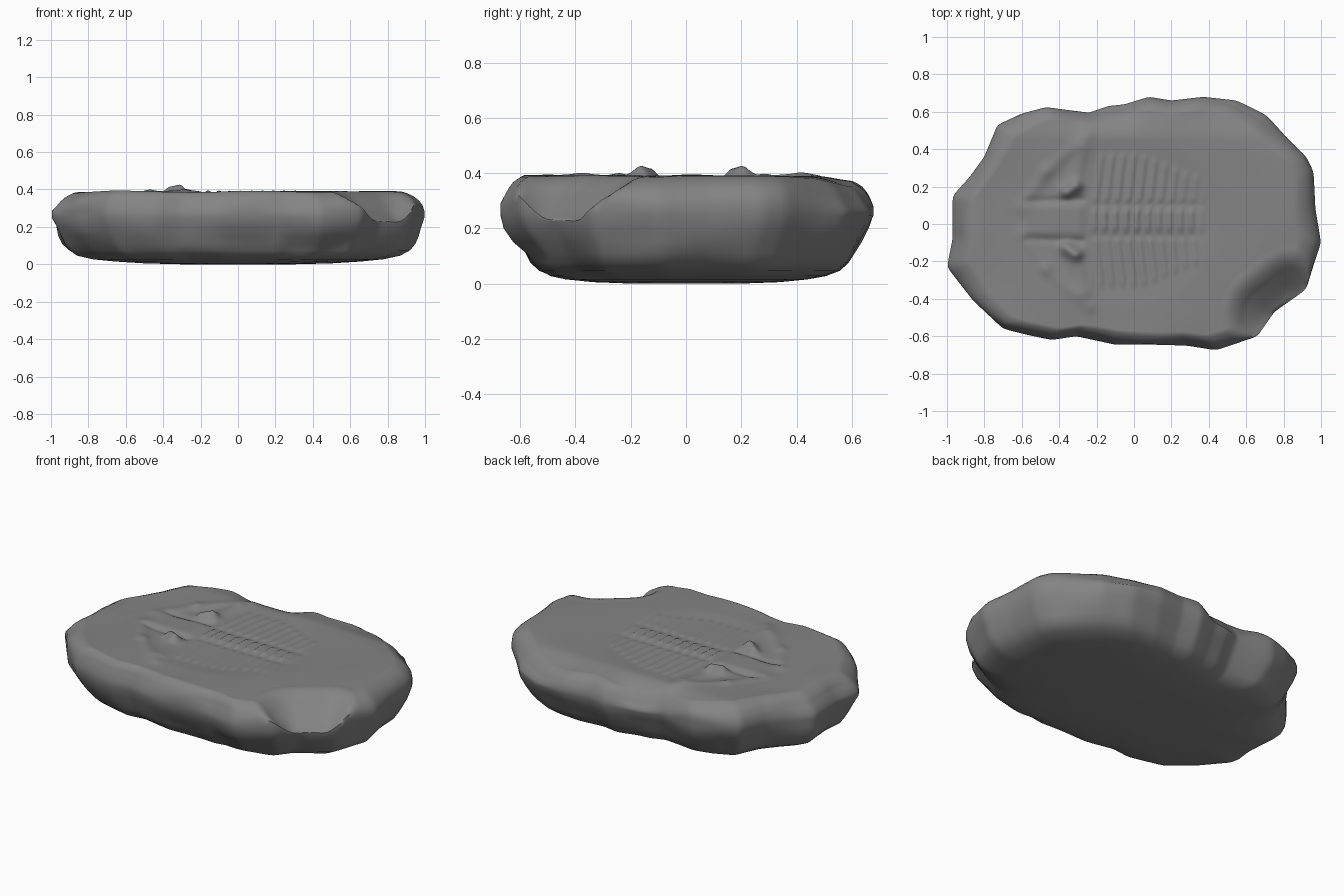
import bpy, bmesh, math
from mathutils import noise, Vector

if "Cube" in bpy.data.objects:
    bpy.data.objects.remove(bpy.data.objects["Cube"])

# Slab outline seen from above, counter-clockwise
OUTLINE = [(1.0, -.10), (.97, .08), (.96, .28), (.92, .36), (.80, .48), (.71, .58), (.55, .66),
           (.37, .68), (.20, .66), (.08, .68), (-.05, .64), (-.14, .63), (-.24, .595), (-.36, .61),
           (-.47, .625), (-.60, .59), (-.73, .53), (-.80, .36), (-.88, .25), (-.97, .15),
           (-.97, -.08), (-1.0, -.23), (-.86, -.41), (-.70, -.56), (-.56, -.595), (-.44, -.62),
           (-.31, -.60), (-.10, -.645), (.10, -.645), (.28, -.65), (.44, -.675), (.66, -.60),
           (.75, -.47), (.92, -.35), (.96, -.22)]
# Wall profile: (outline scale, height) from the underside to the top edge
WALL = [(.3, 0), (.5, .005), (.66, .015), (.78, .027), (.87, .046), (.925, .075), (.955, .11),
        (.975, .15), (.99, .20), (1.0, .25), (1.0, .29), (.988, .325), (.968, .352), (.945, .371),
        (.92, .382)]
SEGMENTS, TOP_RINGS = 300, 72
AXIS_Y = .02


def bump(d, width):
    return math.exp(-(d / width) ** 2)


def step(a, b, v):
    t = min(1, max(0, (v - a) / (b - a)))
    return t * t * (3 - 2 * t)


def outline_point(angle):
    """Where a ray from the centre meets the outline polygon."""
    d = Vector((math.cos(angle), math.sin(angle)))
    for i, p in enumerate(OUTLINE):
        a, b = Vector(p), Vector(OUTLINE[(i + 1) % len(OUTLINE)])
        ca, cb = d.x * a.y - d.y * a.x, d.x * b.y - d.y * b.x
        if ca <= 0 < cb and d.dot(a + b) > 0:
            return a + (b - a) * (-ca / (cb - ca))
    return d


def segment_distance(p, a, b):
    a, b = Vector(a), Vector(b)
    t = min(1, max(0, (p - a).dot(b - a) / (b - a).length_squared))
    return (p - a - (b - a) * t).length


def fossil(x, y):
    """Relief of the segmented creature pressed into the top face."""
    v = abs(y - AXIS_Y)
    p = Vector((x, v))
    h = -.010 * step(1.15, .75, math.hypot((x + .1) / .52, v / .42))
    # body segments and knobbly central ridge
    body = step(-.25, -.20, x) * step(.42, .30, x)
    half_width = .38 - .12 * step(0, .38, x)
    side = step(.08, .12, v) * step(half_width, half_width - .06, v)
    wave = math.sin((x - .12 * v) * 2 * math.pi / .058)
    h += body * side * (.004 + .0035 * wave)
    h += body * step(.085, .03, v) * (.008 + .006 * math.sin(x * 2 * math.pi / .058))
    # head shield: rim, central lobe, furrows and raised eyes
    for a, b in (((-.60, .07), (-.47, .26)), ((-.47, .26), (-.24, .46))):
        h += .008 * bump(segment_distance(p, a, b), .035)
    h += .010 * step(-.62, -.56, x) * step(-.24, -.30, x) * step(.12, .05, v)
    h -= .008 * bump(segment_distance(p, (-.57, .10), (-.28, .11)), .02)
    h += .036 * bump(segment_distance(p, (-.36, .15), (-.31, .18)), .035)
    h += .013 * bump(segment_distance(p, (-.32, .20), (-.27, .38)), .04)
    return h


def shaped(x, y, z, scale):
    """Weathering of the slab: uneven walls and top, chipped corners."""
    p = Vector((x, y))
    rough = noise.noise(Vector((x * 3.2, y * 3.2, z * 5)))
    if z < .24 or z > .30:
        f = 1 + .035 * step(.72, .9, scale) * step(.02, .08, z) * (rough - .15)
        if scale > .97:
            f = min(f, 1 / scale)
        x, y = x * f, y * f
    # front and back walls lean in towards the underside
    y *= 1 - .055 * step(.25, .09, z) * step(.5, .9, scale)
    top = step(.22, .37, z)
    z += top * .02 * noise.noise(Vector((x * 2.3, y * 2.3, 5))) * (.25 + .75 * step(.5, .9, scale))
    # worn edges: back, back dent, back right corner and left end
    z -= top * .022 * step(.45, .62, y)
    z -= top * .045 * bump(segment_distance(p, (-.28, .62), (-.08, .64)), .11)
    z -= top * .025 * bump(segment_distance(p, (.50, .68), (.74, .58)), .15)
    z -= top * .015 * step(-.8, -.95, x)
    # chip: slope running down to the notch in the outline
    d = segment_distance(p, (.75, -.50), (.86, -.41))
    slope = .19 + .85 * math.sqrt(d * d + .0015)
    if z > .19:
        t = min(1, max(0, .5 + (z - slope) / .1))
        z = z + (slope - z) * t - .025 * t * (1 - t)
    # undercut at the lower front
    y += .04 * step(.18, .09, z) * step(.2, .32, x) * step(.75, .6, x) * step(-.45, -.6, y)
    return Vector((x, y, max(0, z)))


# Rock slab with fossil, built as concentric rings
bm = bmesh.new()
rays = [outline_point(2 * math.pi * i / SEGMENTS) for i in range(SEGMENTS)]
rays = [(rays[i - 1] + rays[i] * 2 + rays[(i + 1) % SEGMENTS]) / 4 for i in range(SEGMENTS)]
profile = WALL + [(.90 * (1 - i / TOP_RINGS), .389) for i in range(TOP_RINGS)]
rings = []
for scale, z in profile:
    ring = []
    for r in rays:
        x, y = r * scale
        co = shaped(x, y, z, scale)
        if z > .385:
            co.z += fossil(x, y)
        ring.append(bm.verts.new(co))
    rings.append(ring)
for lower, upper in zip(rings, rings[1:]):
    for i in range(SEGMENTS):
        j = (i + 1) % SEGMENTS
        bm.faces.new((lower[i], lower[j], upper[j], upper[i]))
bm.faces.new(rings[0][::-1])
centre = bm.verts.new((0, 0, shaped(0, 0, .389, 0).z + fossil(0, 0)))
for i in range(SEGMENTS):
    bm.faces.new((rings[-1][i], rings[-1][(i + 1) % SEGMENTS], centre))
bmesh.ops.recalc_face_normals(bm, faces=bm.faces)

mesh = bpy.data.meshes.new("fossil_slab")
bm.to_mesh(mesh)
bm.free()
slab = bpy.data.objects.new("fossil_slab", mesh)
bpy.context.collection.objects.link(slab)
stone = bpy.data.materials.new("dark_stone")
stone.diffuse_color = (.23, .23, .23, 1)
stone.use_nodes = True
stone.node_tree.nodes["Principled BSDF"].inputs["Base Color"].default_value = stone.diffuse_color
mesh.materials.append(stone)
bpy.context.view_layer.objects.active = slab
slab.select_set(True)
bpy.ops.object.shade_smooth_by_angle(angle=math.radians(60))
